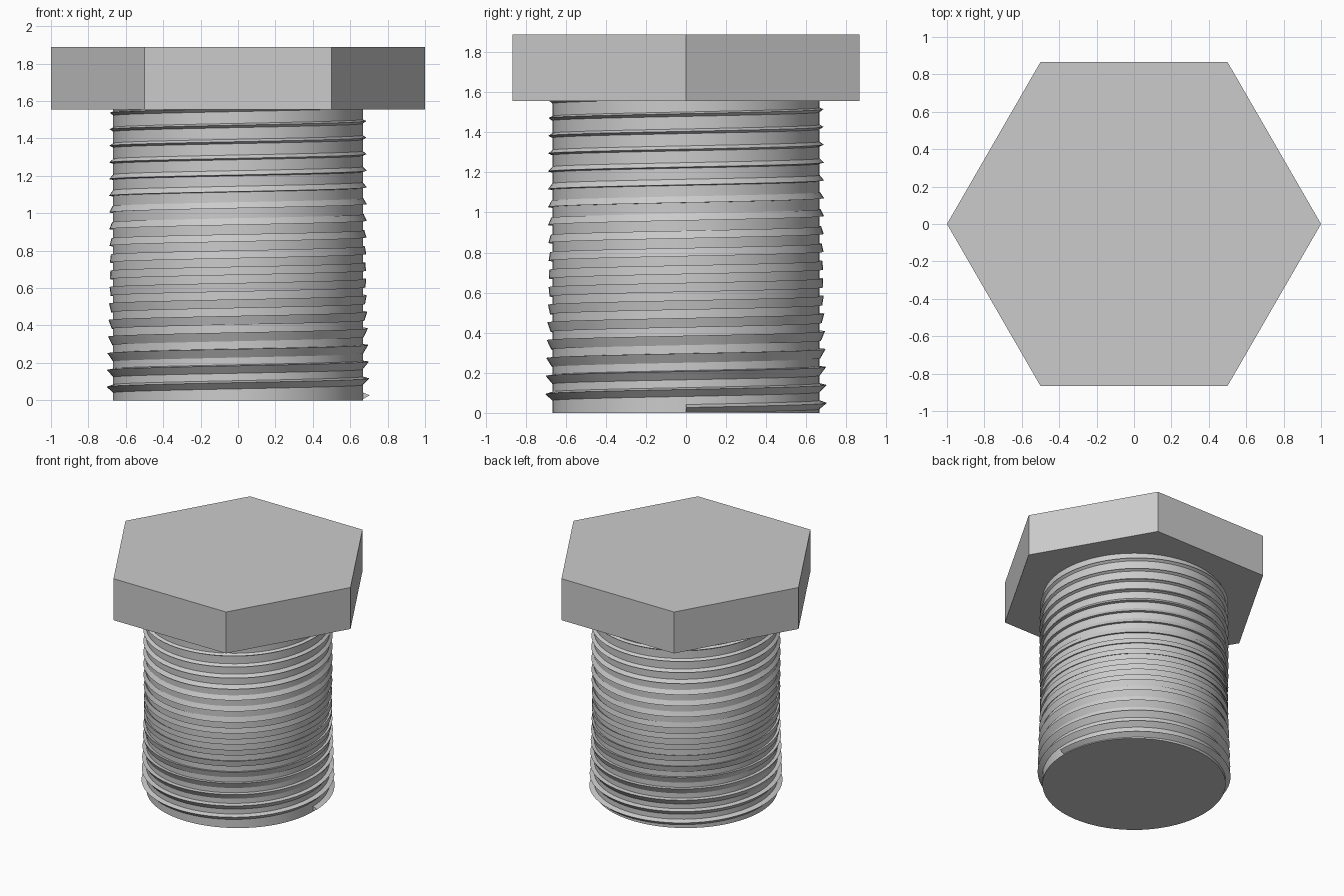
import bpy, bmesh, math

cube = bpy.data.objects.get("Cube")
if cube:
    bpy.data.objects.remove(cube, do_unlink=True)

HEAD_BOTTOM, HEAD_TOP = 1.556, 1.889
CORE_RADIUS = 0.667
TURNS, STEPS = 18, 64

steel = bpy.data.materials.new("grey steel")
steel.use_nodes = True
colour = (0.6, 0.6, 0.6, 1)
steel.diffuse_color = colour
steel.node_tree.nodes["Principled BSDF"].inputs["Base Color"].default_value = colour


def finish(name, bm, smooth=False):
    bmesh.ops.recalc_face_normals(bm, faces=bm.faces)
    mesh = bpy.data.meshes.new(name)
    bm.to_mesh(mesh)
    bm.free()
    mesh.materials.append(steel)
    obj = bpy.data.objects.new(name, mesh)
    bpy.context.collection.objects.link(obj)
    if smooth:
        bpy.ops.object.select_all(action='DESELECT')
        obj.select_set(True)
        bpy.context.view_layer.objects.active = obj
        bpy.ops.object.shade_smooth_by_angle(angle=math.radians(30))
    return obj


def skin(bm, rings):
    """Join closed rings of points in order and cap both ends."""
    loops = [[bm.verts.new(p) for p in ring] for ring in rings]
    for a, b in zip(loops, loops[1:]):
        for i in range(len(a)):
            j = (i + 1) % len(a)
            bm.faces.new((a[i], a[j], b[j], b[i]))
    bm.faces.new(loops[0])
    bm.faces.new(loops[-1])


def prism(name, sides, radius, z0, z1, smooth=False):
    bm = bmesh.new()
    angles = [math.tau * i / sides for i in range(sides)]
    skin(bm, [[(radius * math.cos(a), radius * math.sin(a), z) for a in angles]
              for z in (z0, z1)])
    return finish(name, bm, smooth)


# Hexagonal head and round shank
prism("hex_head", 6, 1.0, HEAD_BOTTOM, HEAD_TOP)
prism("shank", STEPS, CORE_RADIUS, 0, HEAD_BOTTOM, smooth=True)

# Helical thread: a triangle that slowly rolls and shrinks as it climbs
rings = []
for i in range(TURNS * STEPS + 1):
    t = i / (TURNS * STEPS)
    turn = math.tau * i / STEPS
    height = 0.022 + t * HEAD_BOTTOM
    size = 0.034 - 0.019 * t
    roll = math.radians(8 + 125 * t)
    ring = []
    for k in range(3):
        a = roll + math.tau * k / 3
        r = 0.67 + size * math.cos(a)
        z = max(0, height + size * math.sin(a))
        ring.append((r * math.cos(turn), r * math.sin(turn), z))
    rings.append(ring)
bm = bmesh.new()
skin(bm, rings)
finish("screw_thread", bm, smooth=True)
